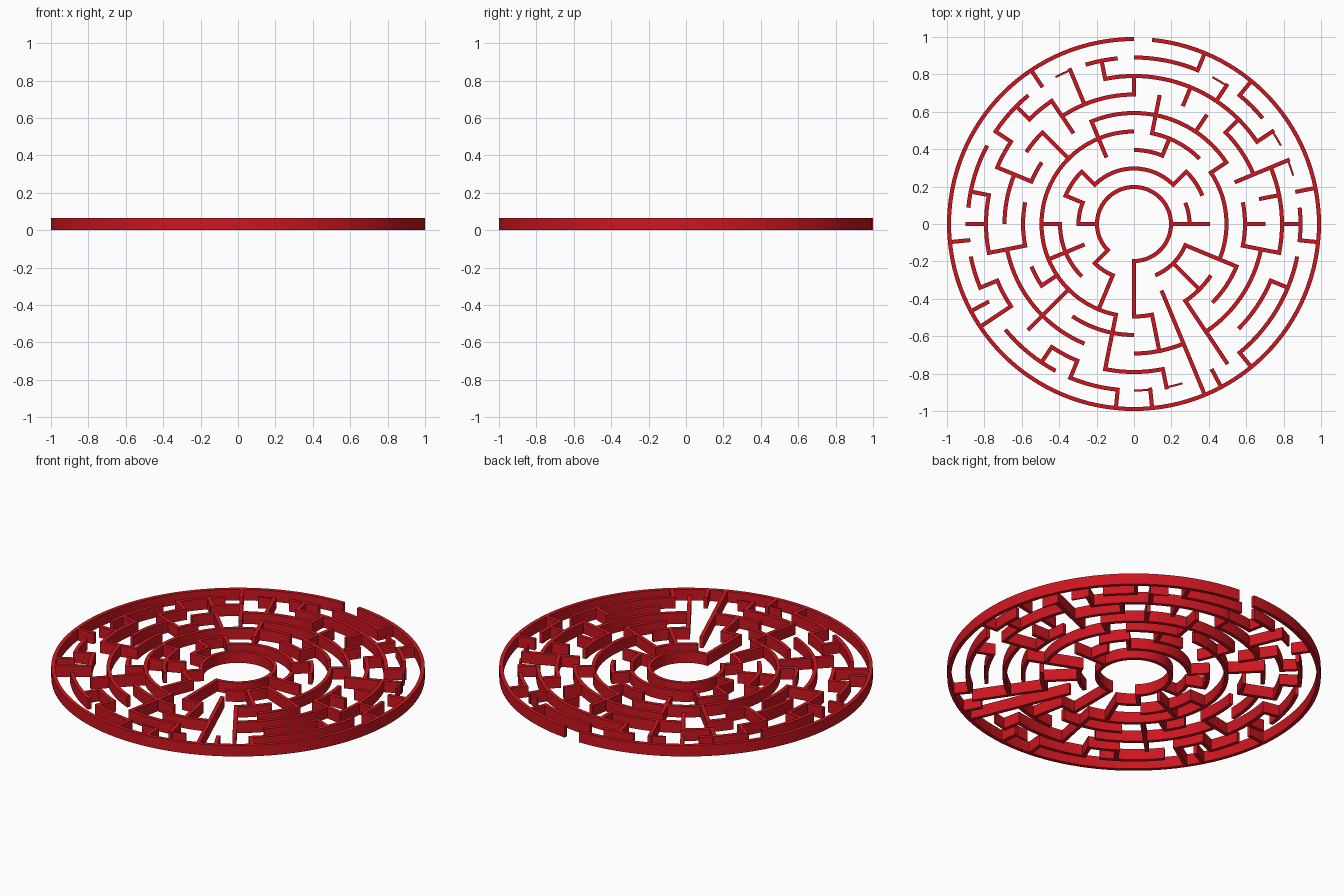
import bpy, bmesh, math

if "Cube" in bpy.data.objects:
    bpy.data.objects.remove(bpy.data.objects["Cube"])

STEP = math.tau / 64      # finest angular cell
PITCH = 0.0989            # ring spacing
T = 0.0215                # wall thickness
H = 0.065                 # wall height

red = bpy.data.materials.new("red")
red.diffuse_color = (0.6, 0.008, 0.014, 1)
red.use_nodes = True
red.node_tree.nodes["Principled BSDF"].inputs["Base Color"].default_value = red.diffuse_color


def prism(bm, outline):
    """Extrude a closed ground outline made of (left, right) point pairs."""
    rows = []
    for (ax, ay), (bx, by) in outline:
        rows.append([bm.verts.new(c) for c in
                     ((ax, ay, 0), (bx, by, 0), (bx, by, H), (ax, ay, H))])
    for p, q in zip(rows, rows[1:]):
        for i in range(4):
            j = (i + 1) % 4
            bm.faces.new((p[i], p[j], q[j], q[i]))
    bm.faces.new(rows[0][::-1])
    bm.faces.new(rows[-1])


def polar(r, a):
    return (r * math.cos(a), r * math.sin(a))


def arc(bm, ring, start, end):
    # single-cell walls are thinner
    w = T / 4 if end - start == 1 else T / 2
    r = ring * PITCH
    n = (end - start) * 2
    prism(bm, [(polar(r - w, a), polar(r + w, a)) for a in
               ((start + i / 2) * STEP for i in range(n + 1))])


def spoke(bm, cell, r0, r1):
    a = cell * STEP
    dx, dy = -math.sin(a) * T / 2, math.cos(a) * T / 2
    pairs = []
    for r in (r0 * PITCH - T / 2, r1 * PITCH + (T / 2 if r1 < 10 else 0)):
        x, y = polar(r, a)
        pairs.append(((x + dx, y + dy), (x - dx, y - dy)))
    prism(bm, pairs)


def finish(name, bm):
    bmesh.ops.recalc_face_normals(bm, faces=bm.faces)
    me = bpy.data.meshes.new(name)
    bm.to_mesh(me)
    bm.free()
    me.materials.append(red)
    bpy.context.collection.objects.link(bpy.data.objects.new(name, me))


# Curved walls: "start-end" cells for each ring, counted from +x
RINGS = {
    2: "48-104",
    3: "0-4 8-24 28-32 40-44 52-60",
    4: "4-8 12-16 24-28 32-40",
    5: "8-14 16-46 48-50 54-58 60-70",
    6: "6-20 26-28 30-34 36-38 42-48 56-60 62-66",
    7: "4-8 16-22 24-26 28-32 34-44 48-52 54-62",
    8: "6-18 22-24 26-28 30-34 36-38 42-44 46-50 56-60 62-68",
    9: "3-4 5-6 7-9 10-11 12-16 17-19 20-21 23-26 27-31 34-36 39-43 44-47 "
       "48-49 50-51 55-62 63-65",
    10: "16-79",
}
for ring, spans in RINGS.items():
    bm = bmesh.new()
    for span in spans.split():
        arc(bm, ring, *map(int, span.split("-")))
    finish("outer_wall" if ring == 10 else f"ring_wall_{ring}", bm)

# Straight walls: cells at which a wall runs between two rings
SPOKES = {
    (2, 3): (32, 40), (2, 4): (0,), (2, 5): (48,),
    (3, 4): (8, 24, 28), (3, 5): (36, 44, 56), (3, 6): (60,),
    (4, 5): (12, 32), (4, 6): (20,), (4, 10): (52,),
    (5, 6): (6, 38), (5, 7): (14, 24, 50), (5, 8): (40, 46), (5, 9): (54,),
    (6, 7): (0, 10), (6, 8): (22, 28, 34, 62), (6, 9): (4,),
    (7, 8): (2, 8, 12, 16), (7, 9): (20,),
    (8, 9): (0, 6, 10, 18, 24, 26, 30, 32, 36, 42, 44, 50, 60),
    (8, 10): (38,),
    (9, 10): (2, 9, 12, 22, 33, 37, 47, 49, 53, 55, 63),
}
bm = bmesh.new()
for (r0, r1), cells in SPOKES.items():
    for cell in cells:
        spoke(bm, cell, r0, r1)
finish("radial_walls", bm)
